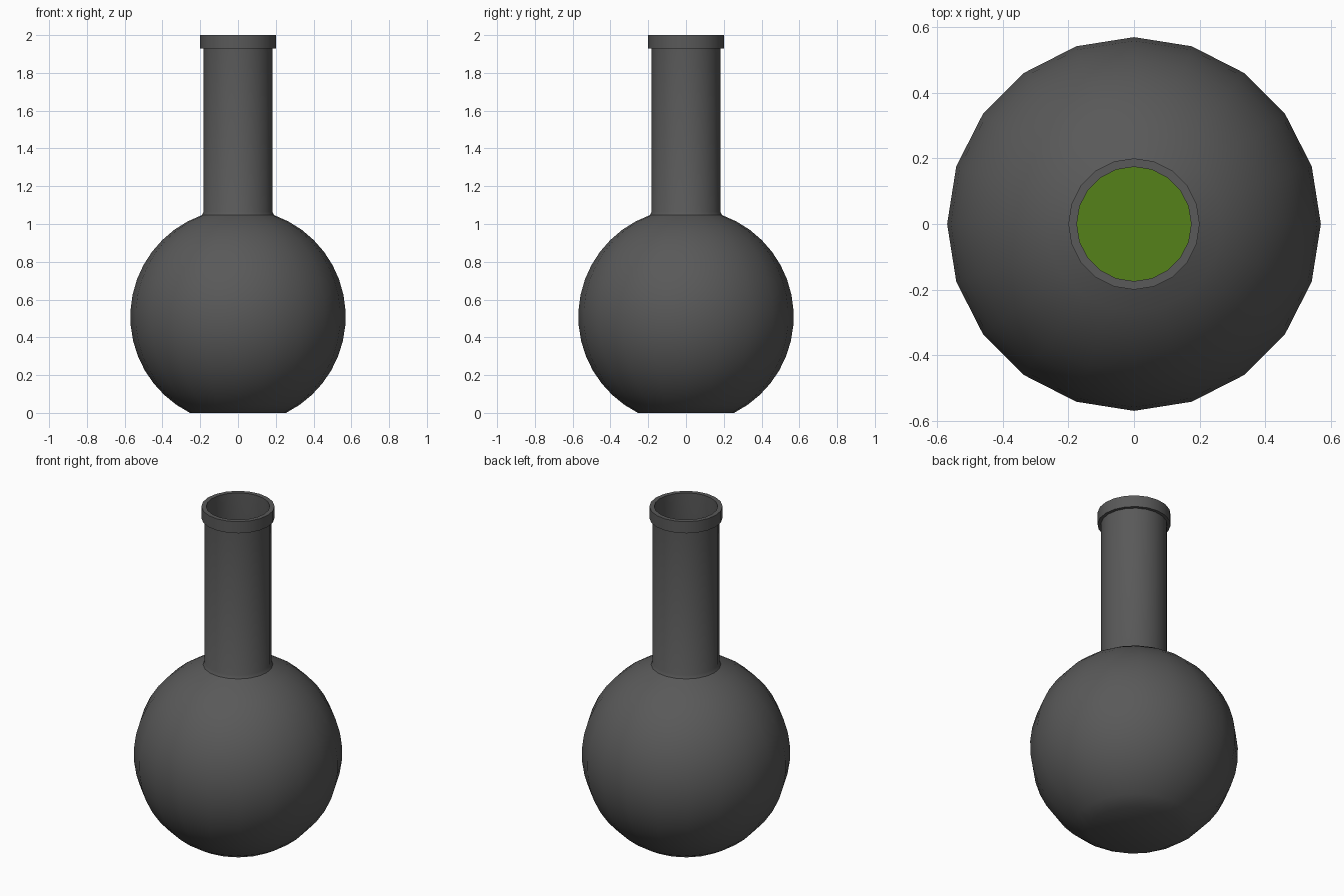
import bpy, math

if "Cube" in bpy.data.objects:
    bpy.data.objects.remove(bpy.data.objects["Cube"])

SIDES = 20
CZ, R, WALL = 0.51, 0.57, 0.01


def arc(radius, z0, z1, steps):
    """Profile points on the bulb circle between two heights."""
    a0, a1 = (math.asin((z - CZ) / radius) for z in (z0, z1))
    angles = [a0 + (a1 - a0) * i / steps for i in range(steps + 1)]
    return [(radius * math.cos(a), CZ + radius * math.sin(a)) for a in angles]


def lathe(name, profile, colour):
    """Revolve an open profile about z and cap both ends."""
    verts = [(r * math.cos(math.tau * s / SIDES), r * math.sin(math.tau * s / SIDES), z)
             for r, z in profile for s in range(SIDES)]
    faces = [(i * SIDES + s, i * SIDES + (s + 1) % SIDES,
              (i + 1) * SIDES + (s + 1) % SIDES, (i + 1) * SIDES + s)
             for i in range(len(profile) - 1) for s in range(SIDES)]
    last = (len(profile) - 1) * SIDES
    faces += [tuple(reversed(range(SIDES))), tuple(range(last, last + SIDES))]
    mesh = bpy.data.meshes.new(name)
    mesh.from_pydata(verts, [], faces)
    obj = bpy.data.objects.new(name, mesh)
    bpy.context.collection.objects.link(obj)
    mat = bpy.data.materials.new(name)
    mat.diffuse_color = colour
    mat.use_nodes = True
    mat.node_tree.nodes["Principled BSDF"].inputs["Base Color"].default_value = mat.diffuse_color
    mesh.materials.append(mat)
    bpy.ops.object.select_all(action='DESELECT')
    obj.select_set(True)
    bpy.context.view_layer.objects.active = obj
    bpy.ops.object.shade_smooth_by_angle(angle=math.radians(35))
    return obj


# Flask: outer bulb, neck and rim, then back down the inside wall
outer = arc(R, 0, 1.047, 16) + [(0.182, 1.065), (0.182, 1.93)]
rim = [(0.2, 1.93), (0.2, 2.0), (0.174, 2.0)]
inner = [(0.174, 1.06)] + arc(R - WALL, 1.04, WALL, 16)
lathe("flask", outer + rim + inner, (0.1, 0.1, 0.1, 1))

# Liquid: fills the lower half of the bulb
lathe("liquid", arc(R - 1.5 * WALL, 1.5 * WALL, CZ, 8), (0.09, 0.22, 0.01, 1))
